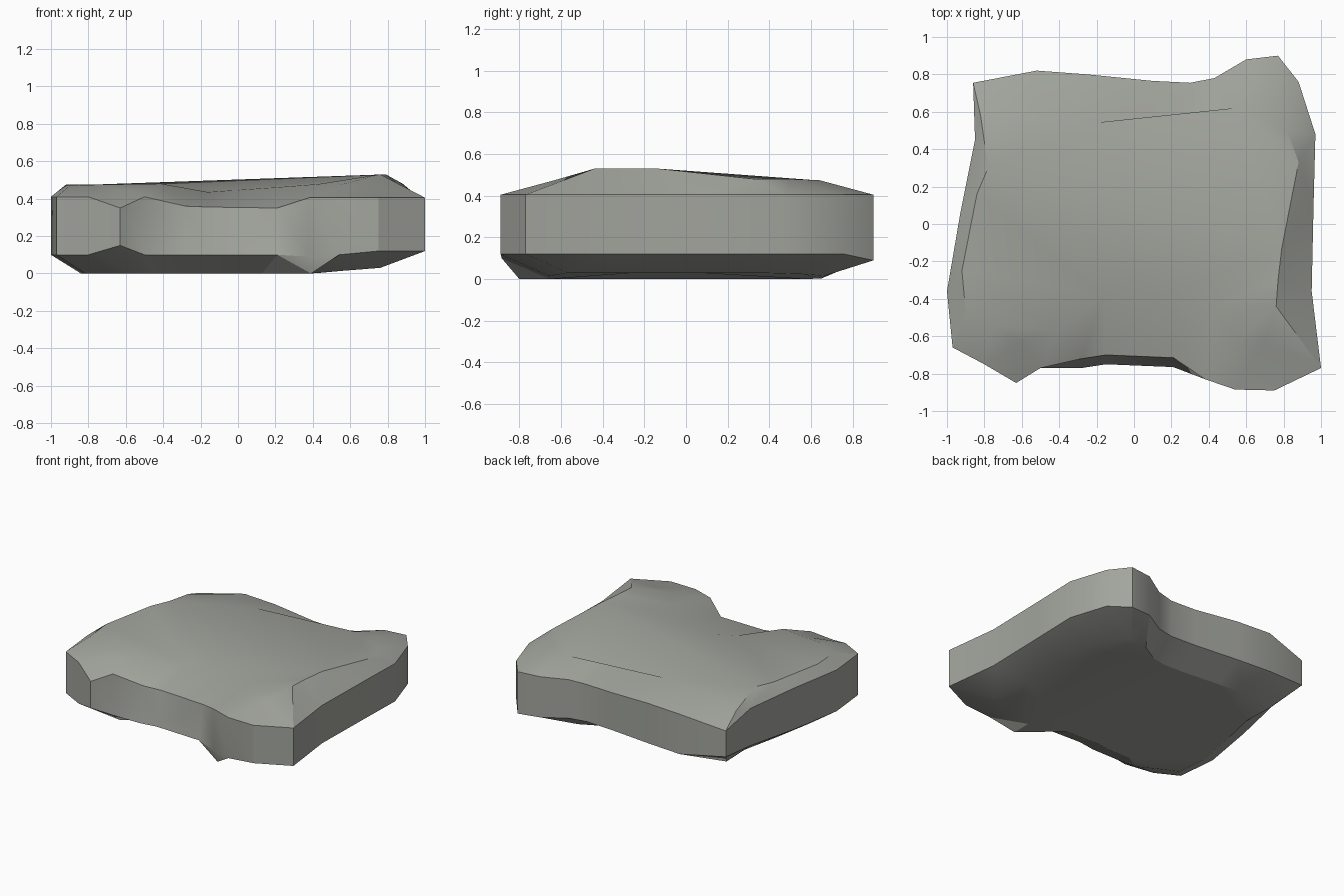
import bpy, bmesh
from math import radians

# Slab outline, anticlockwise from the front left: x, y, lower edge z, upper edge z
OUTLINE = [
    (-.97, -.66, .10, .41), (-.80, -.75, .10, .41), (-.63, -.85, .15, .35), (-.50, -.77, .10, .41),
    (-.28, -.77, .10, .36), (-.15, -.75, .10, .355), (.21, -.765, .10, .35), (.38, -.83, .09, .405),
    (.54, -.885, .10, .405), (.75, -.89, .12, .405), (1.0, -.77, .12, .405), (.95, -.36, .12, .405),
    (.96, .10, .12, .405), (.97, .48, .12, .405), (.88, .76, .12, .405), (.77, .90, .09, .405),
    (.60, .88, .10, .405), (.43, .78, .10, .39), (.30, .755, .10, .38), (.10, .765, .10, .38),
    (-.25, .80, .10, .40), (-.52, .82, .10, .40), (-.86, .755, .145, .34), (-.85, .45, .11, .39),
    (-.93, .05, .10, .41), (-1.0, -.36, .10, .41)]

# Inner edge of the worn top, one point per outline point
TOP = [
    (-.90, -.47, .47), (-.74, -.54, .475), (-.61, -.63, .445), (-.41, -.57, .48), (-.16, -.385, .435),
    (-.02, -.28, .445), (.20, -.37, .46), (.43, -.46, .478), (.55, -.63, .475), (.69, -.63, .475),
    (.76, -.44, .53), (.77, -.30, .53), (.79, -.13, .53), (.88, .33, .48), (.82, .50, .48),
    (.70, .64, .475), (.54, .62, .475), (.38, .22, .485), (.29, .16, .482), (.10, .30, .48),
    (-.22, .54, .478), (-.50, .56, .465), (-.82, .58, .41), (-.78, .30, .475), (-.84, .16, .475),
    (-.92, -.25, .475)]


def base_point(i, x, y):
    """Underside edge: the outline drawn inwards, with one chipped spike."""
    if i == 7:
        return (.39, -.80, 0)
    bx = .8 * x - .04
    return (bx, .74 * y, max(0, min(.03, (bx - .4) * .09)))


bm = bmesh.new()
front_dip = (4, 5, 6)
rings = [
    [base_point(i, x, y) for i, (x, y, lo, hi) in enumerate(OUTLINE)],
    [(x, y, lo) for x, y, lo, hi in OUTLINE],
    [(x, y + (.05 if i in front_dip else 0), hi) for i, (x, y, lo, hi) in enumerate(OUTLINE)],
    TOP]
rings = [[bm.verts.new(p) for p in ring] for ring in rings]
n = len(OUTLINE)

# Lower bevel, side wall and upper bevel
for a, b in zip(rings, rings[1:]):
    for i in range(n):
        j = (i + 1) % n
        bm.faces.new((a[i], a[j], b[j], b[i]))

# Underside, and a top split along its ridge
top = rings[3]
bm.faces.new(rings[0][::-1])
bm.faces.new(top[23:] + top[:13])
bm.faces.new(top[12:24])
bmesh.ops.triangulate(bm, faces=bm.faces[:])
bmesh.ops.recalc_face_normals(bm, faces=bm.faces[:])

mesh = bpy.data.meshes.new("stone_slab")
bm.to_mesh(mesh)
bm.free()
slab = bpy.data.objects.new("stone_slab", mesh)
bpy.context.collection.objects.link(slab)

# Grey-green stone, soft over shallow angles
stone = bpy.data.materials.new("stone")
stone.diffuse_color = (.365, .375, .34, 1)
mesh.materials.append(stone)
bpy.context.view_layer.objects.active = slab
slab.select_set(True)
bpy.ops.object.shade_smooth_by_angle(angle=radians(25))
